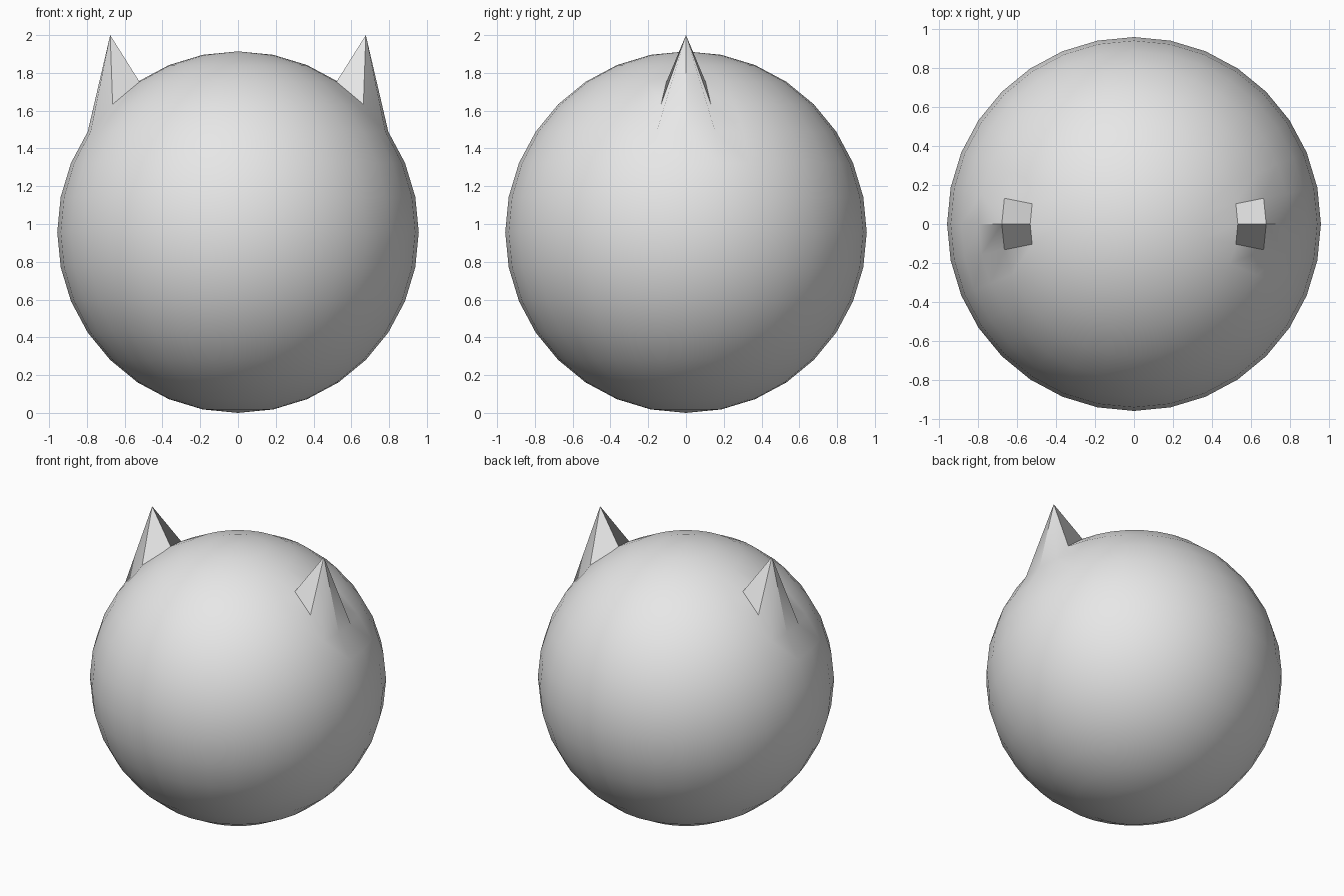
import bpy
import bmesh
import math
from mathutils import Vector

cube = bpy.data.objects.get("Cube")
if cube:
    bpy.data.objects.remove(cube, do_unlink=True)

RADIUS = 0.957
EAR_TIP_Z = 2.0

# Single plain grey
grey = bpy.data.materials.new("plain_grey")
grey.use_nodes = True
colour = (0.8, 0.8, 0.8, 1.0)
grey.diffuse_color = colour
grey.node_tree.nodes["Principled BSDF"].inputs["Base Color"].default_value = colour

# Round head standing on the ground
bm = bmesh.new()
bmesh.ops.create_uvsphere(bm, u_segments=32, v_segments=16, radius=RADIUS)
bmesh.ops.translate(bm, verts=bm.verts, vec=(0, 0, RADIUS))

# Pointed ears: one vertex on each shoulder of the sphere pulled straight up
reach = RADIUS * math.sin(math.radians(45))
for side in (-1, 1):
    spot = Vector((side * reach, 0, RADIUS + reach))
    tip = min(bm.verts, key=lambda v: (v.co - spot).length)
    tip.co.z = EAR_TIP_Z
    # Start each ear face at the tip so its fold runs down from the point
    for face in list(tip.link_faces):
        ring = list(face.verts)
        start = ring.index(tip)
        bm.faces.remove(face)
        bm.faces.new(ring[start:] + ring[:start])

bm.normal_update()
mesh = bpy.data.meshes.new("round_head_with_ears")
bm.to_mesh(mesh)
bm.free()
mesh.materials.append(grey)

head = bpy.data.objects.new("round_head_with_ears", mesh)
bpy.context.collection.objects.link(head)

# Smooth ball, crisp ear edges
bpy.ops.object.select_all(action="DESELECT")
head.select_set(True)
bpy.context.view_layer.objects.active = head
bpy.ops.object.shade_smooth_by_angle(angle=math.radians(30))
